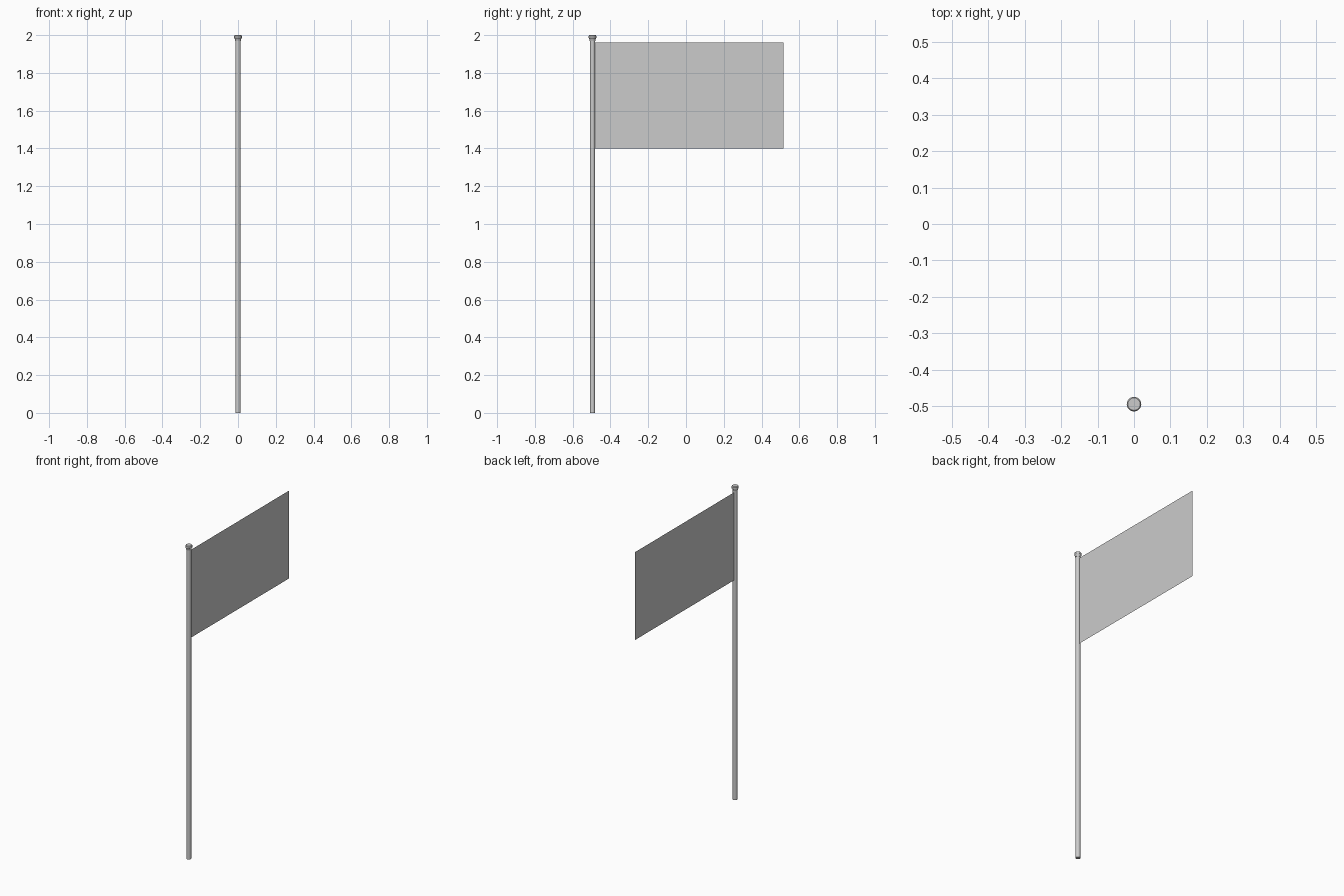
import bpy, bmesh, math

cube = bpy.data.objects.get("Cube")
if cube:
    bpy.data.objects.remove(cube, do_unlink=True)

POLE_Y = -0.495

grey = bpy.data.materials.new("light_grey")
grey.use_nodes = True
colour = (0.6, 0.6, 0.6, 1)
grey.diffuse_color = colour
grey.node_tree.nodes["Principled BSDF"].inputs["Base Color"].default_value = colour


def finish(name, bm):
    mesh = bpy.data.meshes.new(name)
    bm.to_mesh(mesh)
    bm.free()
    mesh.materials.append(grey)
    obj = bpy.data.objects.new(name, mesh)
    bpy.context.collection.objects.link(obj)
    return obj


def lathe(name, profile, sides=24):
    """Closed solid of revolution about the pole axis from (radius, z) points."""
    bm = bmesh.new()
    rings = []
    for r, z in profile:
        rings.append([bm.verts.new((r * math.cos(a), POLE_Y + r * math.sin(a), z))
                      for a in (i * math.tau / sides for i in range(sides))])
    for low, high in zip(rings, rings[1:]):
        for i in range(sides):
            j = (i + 1) % sides
            bm.faces.new((low[i], low[j], high[j], high[i]))
    bm.faces.new(rings[0][::-1])
    bm.faces.new(rings[-1])
    obj = finish(name, bm)
    bpy.ops.object.select_all(action="DESELECT")
    obj.select_set(True)
    bpy.context.view_layer.objects.active = obj
    bpy.ops.object.shade_smooth_by_angle(angle=math.radians(30))


# Pole and flared cap
lathe("pole", [(0.014, 0), (0.014, 1.975)])
lathe("pole_cap", [(0.015, 1.97), (0.017, 1.98), (0.02, 1.984), (0.02, 1.996), (0.017, 2)])

# Flat single-sheet flag
bm = bmesh.new()
corners = [(-0.485, 1.4), (0.515, 1.4), (0.515, 1.96), (-0.485, 1.96)]
bm.faces.new([bm.verts.new((0, y, z)) for y, z in corners])
finish("flag", bm)
